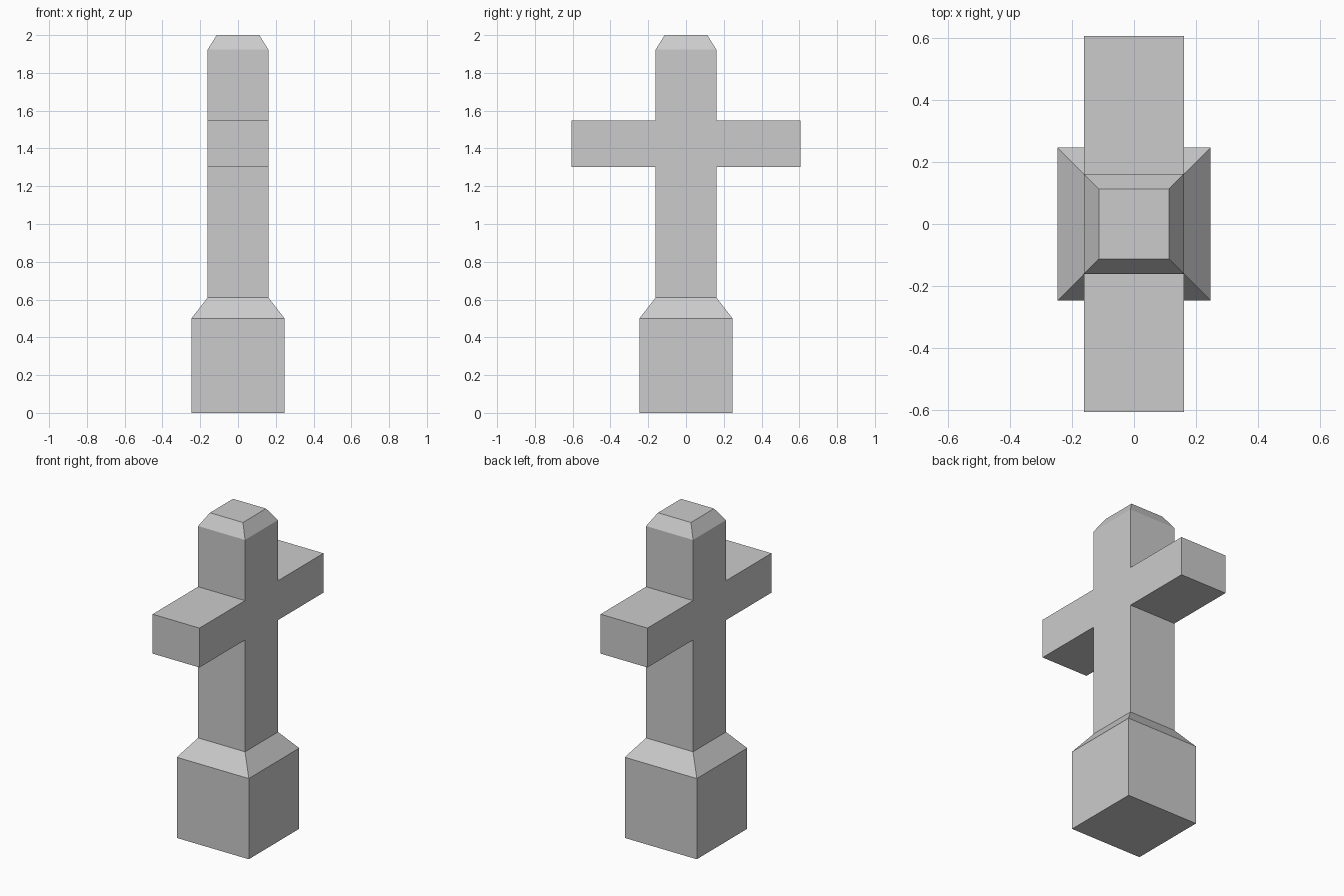
import bpy
import bmesh

cube = bpy.data.objects.get("Cube")
if cube:
    bpy.data.objects.remove(cube, do_unlink=True)

# Single stone colour
GREY = (0.6, 0.6, 0.6, 1.0)
stone = bpy.data.materials.new("grey_stone")
stone.use_nodes = True
stone.diffuse_color = GREY
stone.node_tree.nodes["Principled BSDF"].inputs["Base Color"].default_value = GREY


def loft(rings):
    """Stack square rings given as (half width, height) into a closed solid."""
    bm = bmesh.new()
    loops = [[bm.verts.new((sx * h, sy * h, z))
              for sx, sy in ((-1, -1), (1, -1), (1, 1), (-1, 1))] for h, z in rings]
    for low, high in zip(loops, loops[1:]):
        for i in range(4):
            j = (i + 1) % 4
            bm.faces.new((low[i], low[j], high[j], high[i]))
    bm.faces.new(loops[0][::-1])
    bm.faces.new(loops[-1])
    bm.normal_update()
    return bm


def finish(bm, name):
    bmesh.ops.recalc_face_normals(bm, faces=bm.faces)
    mesh = bpy.data.meshes.new(name)
    bm.to_mesh(mesh)
    bm.free()
    mesh.materials.append(stone)
    obj = bpy.data.objects.new(name, mesh)
    bpy.context.collection.objects.link(obj)


SHAFT = 0.161
ARM_LOW, ARM_HIGH, ARM_REACH = 1.303, 1.547, 0.607
SHOULDER = 0.61

# Square plinth with sloped shoulders
finish(loft([(0.247, 0), (0.247, 0.5), (SHAFT, SHOULDER)]), "plinth")

# Shaft with chamfered top; the arms are pulled out of its front and back
bm = loft([(SHAFT, SHOULDER), (SHAFT, ARM_LOW), (SHAFT, ARM_HIGH),
           (SHAFT, 1.923), (0.113, 2.0)])
arm_faces = [f for f in bm.faces if abs(f.normal.y) > 0.9
             and ARM_LOW < f.calc_center_median().z < ARM_HIGH]
for face in arm_faces:
    side = 1 if face.normal.y > 0 else -1
    tip = bmesh.ops.extrude_discrete_faces(bm, faces=[face])["faces"][0]
    for v in tip.verts:
        v.co.y = side * ARM_REACH
finish(bm, "cross_shaft_and_arms")
